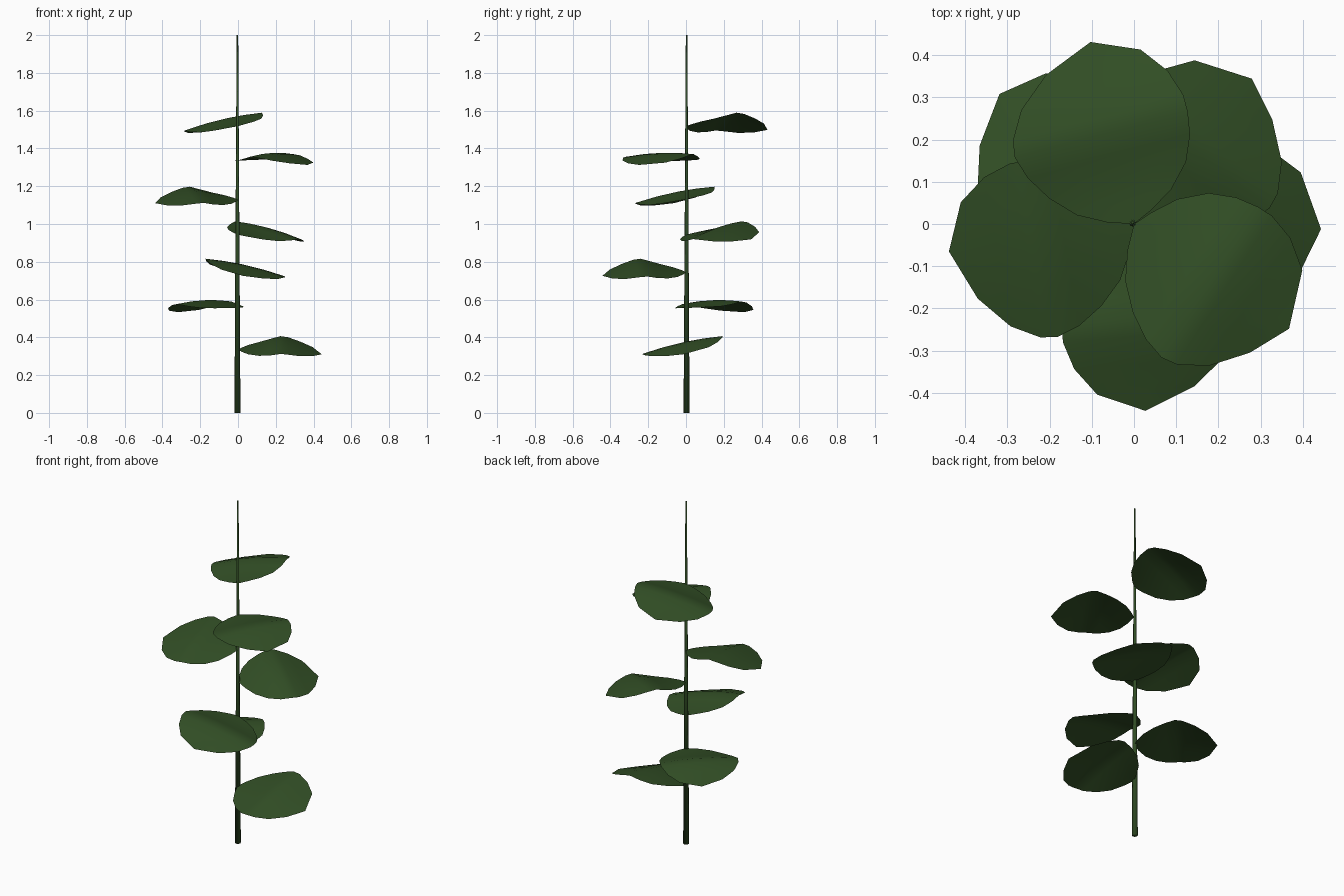
import bpy, bmesh, math
from mathutils import Matrix, Vector

if "Cube" in bpy.data.objects:
    bpy.data.objects.remove(bpy.data.objects["Cube"])

green = bpy.data.materials.new("leaf_green")
green.diffuse_color = (0.032, 0.078, 0.019, 1)
green.use_nodes = True
green.node_tree.nodes["Principled BSDF"].inputs["Base Color"].default_value = green.diffuse_color


def add_object(name, bm):
    me = bpy.data.meshes.new(name)
    bm.to_mesh(me)
    bm.free()
    me.materials.append(green)
    ob = bpy.data.objects.new(name, me)
    bpy.context.collection.objects.link(ob)
    for p in me.polygons:
        p.use_smooth = True
    return ob


# tapered stem
bm = bmesh.new()
bmesh.ops.create_cone(bm, cap_ends=True, segments=8, radius1=0.016, radius2=0.004,
                      depth=2, matrix=Matrix.Translation((-0.003, 0.003, 1)))
add_object("stem", bm)

# leaf rows: distance along, low-side width, high-side width, arch height
ROWS = [(0.02, 0.060, 0.045, 0.002), (0.055, 0.125, 0.105, 0.006),
        (0.11, 0.178, 0.157, 0.014), (0.17, 0.215, 0.183, 0.028),
        (0.225, 0.232, 0.192, 0.042), (0.265, 0.226, 0.192, 0.036),
        (0.33, 0.188, 0.171, 0.015), (0.395, 0.110, 0.122, -0.008)]


def leaf(name, z, angle, side, slope):
    """side = +1 when the left edge (seen from the stem) is the high one."""
    bm = bmesh.new()
    rot = Matrix.Translation((0, 0, z)) @ Matrix.Rotation(math.radians(angle), 4, 'Z')

    def vert(u, v, h):
        return bm.verts.new(rot @ Vector((u, v * side, h + slope * v - 0.3 * v * v)))

    base, tip = vert(0, 0, 0), vert(0.443, -0.012 * side, -0.022)
    rows = [[vert(u, v, h) for v in (-lo, -lo / 2, 0, hi / 2, hi)]
            for u, lo, hi, h in ROWS]
    for i in range(4):
        bm.faces.new((base, rows[0][i], rows[0][i + 1]))
        bm.faces.new((rows[-1][i], tip, rows[-1][i + 1]))
        for a, b in zip(rows, rows[1:]):
            bm.faces.new((a[i], b[i], b[i + 1], a[i + 1]))
    if side < 0:
        bmesh.ops.reverse_faces(bm, faces=bm.faces[:])
    add_object(name, bm)


# seven leaves spiralling up the stem by the golden angle
LEAVES = [(0.335, 1, 0.21), (0.555, -1, 0.02), (0.745, -1, 0.21), (0.943, 1, 0.21),
          (1.13, -1, 0.19), (1.335, 1, 0.02), (1.518, -1, 0.21)]
for i, (z, side, slope) in enumerate(LEAVES):
    leaf("leaf_%d" % (i + 1), z, 137.5 * i, side, slope)
